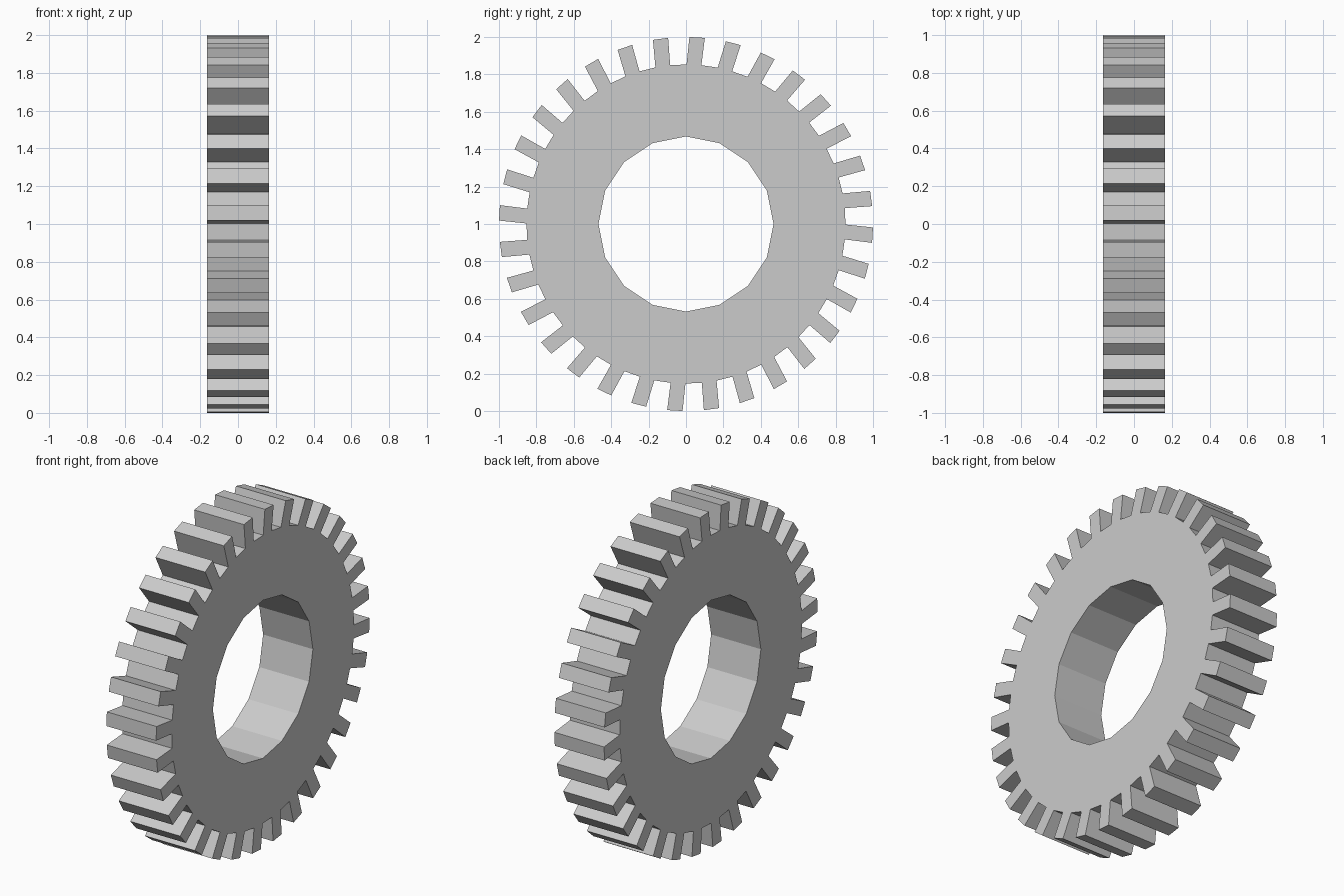
import bpy, bmesh
from math import sin, cos, radians

if "Cube" in bpy.data.objects:
    bpy.data.objects.remove(bpy.data.objects["Cube"])

TEETH = 32
HOLE_SIDES = 16
R_HOLE, R_ROOT, R_TIP = 0.468, 0.853, 1.0
HALF_WIDTH = 0.163
PITCH = 360 / TEETH
# one tooth: (radius, angle in degrees), clockwise from the top
TOOTH = [(R_ROOT, 0.2), (R_TIP, 1.06), (R_TIP, 5.77), (R_ROOT, 5.55)]


def ring(bm, x, polar):
    return [bm.verts.new((x, r * sin(radians(a)), 1 + r * cos(radians(a))))
            for r, a in polar]


outer = [(r, a + k * PITCH) for k in range(TEETH) for r, a in TOOTH]
inner = [(R_HOLE, k * 360 / HOLE_SIDES) for k in range(HOLE_SIDES)]

bm = bmesh.new()
sides = [(ring(bm, x, outer), ring(bm, x, inner)) for x in (-HALF_WIDTH, HALF_WIDTH)]

# flat side faces, one sector per side of the hole
step = len(outer) // HOLE_SIDES
for o, h in sides:
    for i in range(HOLE_SIDES):
        arc = [o[(i * step + j) % len(o)] for j in range(step + 1)]
        bm.faces.new(arc + [h[(i + 1) % HOLE_SIDES], h[i]])

# toothed rim and bore walls
for a, b in zip(*sides):
    for i in range(len(a)):
        j = (i + 1) % len(a)
        bm.faces.new((a[i], a[j], b[j], b[i]))

bmesh.ops.recalc_face_normals(bm, faces=bm.faces)
mesh = bpy.data.meshes.new("gear_wheel")
bm.to_mesh(mesh)
bm.free()
gear = bpy.data.objects.new("gear_wheel", mesh)
bpy.context.collection.objects.link(gear)
